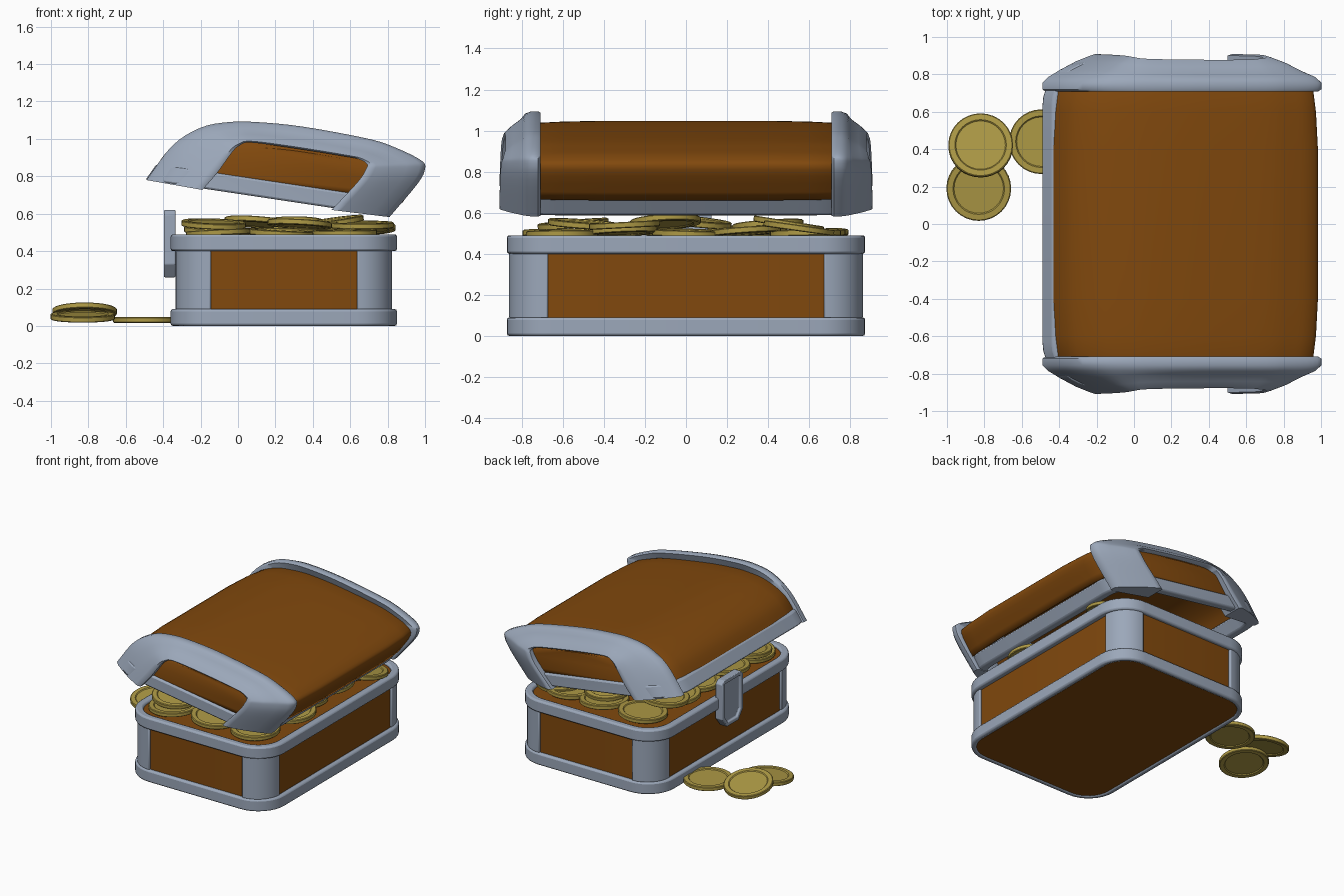
import bpy, bmesh, math, random
from mathutils import Vector

if "Cube" in bpy.data.objects:
    bpy.data.objects.remove(bpy.data.objects["Cube"], do_unlink=True)
random.seed(4)


def material(name, rgb):
    m = bpy.data.materials.new(name)
    m.use_nodes = True
    m.diffuse_color = (*rgb, 1)
    m.node_tree.nodes["Principled BSDF"].inputs["Base Color"].default_value = (*rgb, 1)
    return m


WOOD = material("brown wood", (0.22, 0.066, 0.004))
STEEL = material("blue grey steel", (0.33, 0.39, 0.49))
GOLD = material("old gold", (0.42, 0.32, 0.06))


def finish(bm, name, mat, bevel=0.0, angle=35):
    bmesh.ops.recalc_face_normals(bm, faces=bm.faces)
    me = bpy.data.meshes.new(name)
    bm.to_mesh(me)
    bm.free()
    ob = bpy.data.objects.new(name, me)
    bpy.context.collection.objects.link(ob)
    me.materials.append(mat)
    if bevel:
        mod = ob.modifiers.new("soft edges", "BEVEL")
        mod.width, mod.segments = bevel, 2
    bpy.ops.object.select_all(action="DESELECT")
    ob.select_set(True)
    bpy.context.view_layer.objects.active = ob
    bpy.ops.object.shade_smooth_by_angle(angle=math.radians(angle))
    return ob


def loft(name, loops, mat, closed=True, wrap=False, caps=False, **kw):
    """Skin equal-length loops; wrap joins the last loop to the first."""
    bm = bmesh.new()
    rows = [[bm.verts.new(p) for p in loop] for loop in loops]
    n = len(rows[0])
    pairs = list(zip(rows, rows[1:])) + ([(rows[-1], rows[0])] if wrap else [])
    for a, b in pairs:
        for i in range(n if closed else n - 1):
            j = (i + 1) % n
            bm.faces.new((a[i], a[j], b[j], b[i]))
    if caps and wrap:
        bm.faces.new([r[0] for r in rows])
        bm.faces.new([r[-1] for r in rows])
    elif caps:
        bm.faces.new(rows[0])
        bm.faces.new(rows[-1])
    return finish(bm, name, mat, **kw)


def rounded_rect(cx, hx, hy, r, n=8):
    """Plan outline: four corner arcs in order."""
    pts = []
    for k, (sx, sy) in enumerate(((1, 1), (-1, 1), (-1, -1), (1, -1))):
        for i in range(n + 1):
            a = math.pi / 2 * (k + i / n)
            pts.append((cx + sx * (hx - r) + r * math.cos(a), sy * (hy - r) + r * math.sin(a)))
    return pts


def band(name, outer, inner, z0, z1, closed=True, bevel=0.012):
    loops = [[(x, y, z) for x, y in o] for o, z in
             ((outer, z0), (outer, z1), (inner, z1), (inner, z0))]
    return loft(name, loops, STEEL, closed=closed, wrap=True, caps=not closed, bevel=bevel)


def smooth(points, k=4):
    """Catmull-Rom resampling of an open profile."""
    p = [Vector(q) for q in points]
    p = [2 * p[0] - p[1]] + p + [2 * p[-1] - p[-2]]
    out = []
    for a, b, c, d in zip(p, p[1:], p[2:], p[3:]):
        for i in range(k):
            t = i / k
            out.append(0.5 * (2 * b + (c - a) * t + (2 * a - 5 * b + 4 * c - d) * t * t
                              + (3 * b - a - 3 * c + d) * t ** 3))
    return out + [p[-2]]


# Chest base: wooden box, two rims, four corner posts
CX = 0.245
box = rounded_rect(CX, 0.565, 0.845, 0.19)
loft("chest_box", [[(x, y, z) for x, y in box] for z in (0.006, 0.47)], WOOD, caps=True)
rim_out = rounded_rect(CX, 0.605, 0.873, 0.22)
rim_in = rounded_rect(CX, 0.55, 0.818, 0.17)
band("bottom_rim", rim_out, rounded_rect(CX, 0.565, 0.835, 0.18), 0, 0.09)
band("top_rim", rim_out, rim_in, 0.4, 0.49)
post_out = rounded_rect(CX, 0.58, 0.862, 0.19)
post_in = rounded_rect(CX, 0.54, 0.822, 0.15)
for k in range(4):
    part = slice(k * 9, k * 9 + 9)
    band(f"corner_post_{k + 1}", post_out[part], post_in[part], 0.085, 0.405, False, 0.008)

# Lid shell: arched wooden profile, tapering at both ends
arch = smooth([(-0.46, 0.82), (-0.36, 0.95), (-0.2, 1.025), (-0.05, 1.045), (0.1, 1.045),
               (0.35, 1.02), (0.7, 0.96), (0.85, 0.915), (0.95, 0.87), (0.98, 0.81), (0.88, 0.66)])
taper = [(0, 1), (0.4, 1), (0.6, 0.985), (0.71, 0.965), (0.78, 0.9), (0.83, 0.77), (0.855, 0.64)]
levels = [(-y, s) for y, s in taper[:0:-1]] + taper
lid = loft("lid_shell", [[(0.28 + (p.x - 0.28) * s, y, 0.78 + (p.y - 0.78) * s) for p in arch]
                         for y, s in levels], WOOD, closed=False, caps=True)
mod = lid.modifiers.new("thickness", "SOLIDIFY")
mod.thickness = 0.025

# Lid rim: a leaning band round the open edge
lid_out = rounded_rect(0.155, 0.65, 0.872, 0.24)
lid_in = rounded_rect(0.155, 0.585, 0.807, 0.18)


def lean(outline, up):
    return [(x + 0.06 * up, y, 0.78 - 0.15 * (x + 0.49) + 0.085 * up) for x, y in outline]


loft("lid_rim", [lean(lid_out, 0), lean(lid_out, 1), lean(lid_in, 1), lean(lid_in, 0)],
     STEEL, wrap=True, bevel=0.012)

# Lid end frames: thick arches that wrap the corners
outer = smooth([(-0.49, 0.78), (-0.35, 0.965), (-0.2, 1.06), (-0.05, 1.09), (0.1, 1.09),
                (0.35, 1.065), (0.7, 1.0), (0.85, 0.95), (0.98, 0.885), (1.0, 0.84),
                (0.96, 0.76), (0.81, 0.582)])
inner = smooth([(-0.19, 0.727), (-0.11, 0.82), (-0.03, 0.93), (0.01, 0.965), (0.07, 0.98),
                (0.3, 0.95), (0.58, 0.905), (0.65, 0.89), (0.69, 0.865), (0.685, 0.84),
                (0.64, 0.77), (0.5, 0.62)])
section = [(0.708, 0.06), (0.72, 0.0), (0.755, 0.0), (0.785, 0.1), (0.825, 0.32), (0.87, 0.6),
           (0.9, 0.85), (0.908, 0.93), (0.9, 1.0), (0.75, 1.0)]
for side, word in ((-1, "front"), (1, "back")):
    loops = []
    for y, f in section:
        row = []
        for i, (o, q) in enumerate(zip(outer, inner)):
            p = o.lerp(q, f)
            mid = math.sin(math.pi * i / (len(outer) - 1)) ** 2
            row.append((p.x, side * (y - 0.03 * mid * (y > 0.8)), p.y))
        loops.append(row)
    loft(f"lid_{word}_frame", loops, STEEL, closed=False, wrap=True, caps=True, angle=50)

# Latch: chamfered plate with a sunken face
bm = bmesh.new()
half = [(0.07, 0.26), (0.125, 0.33), (0.125, 0.595), (0.1, 0.62)]
shape = half + [(-y, z) for y, z in half[::-1]]
face = bm.faces.new([bm.verts.new((-0.335, y, z)) for y, z in shape])
ext = bmesh.ops.extrude_face_region(bm, geom=[face])
bmesh.ops.translate(bm, vec=(-0.06, 0, 0),
                    verts=[v for v in ext["geom"] if isinstance(v, bmesh.types.BMVert)])
plate = [f for f in ext["geom"] if isinstance(f, bmesh.types.BMFace)]
bm.normal_update()
bmesh.ops.inset_region(bm, faces=plate, thickness=0.03)
bmesh.ops.inset_region(bm, faces=plate, thickness=0.006)
bmesh.ops.translate(bm, vec=(0.015, 0, 0), verts=plate[0].verts)
finish(bm, "latch", STEEL, bevel=0.005)


# Coins: thin discs with a raised edge on both faces
def coin(name, x, y, z, tilt_x=0.0, tilt_y=0.0):
    profile = [(0.132, -0.009), (0.138, -0.015), (0.168, -0.015), (0.173, -0.011),
               (0.173, 0.011), (0.168, 0.015), (0.138, 0.015), (0.132, 0.009)]
    ring = [(math.cos(a), math.sin(a)) for a in (math.tau * i / 32 for i in range(32))]
    ob = loft(name, [[(r * c, r * s, h) for c, s in ring] for r, h in profile], GOLD, caps=True)
    ob.location = (x, y, z)
    ob.rotation_euler = (math.radians(tilt_x), math.radians(tilt_y), 0)


coin("loose_coin_1", -0.82, 0.42, 0.076, -12, 0)
coin("loose_coin_2", -0.83, 0.19, 0.05, 6, 0)
coin("loose_coin_3", -0.495, 0.44, 0.032)
for i in range(3):
    for j in range(5):
        coin(f"pile_coin_{i * 5 + j + 1}", -0.09 + 0.33 * i + random.uniform(-0.03, 0.03),
             -0.6 + 0.3 * j + random.uniform(-0.03, 0.03), 0.498 + 0.012 * (j % 2),
             random.uniform(-4, 4), random.uniform(-4, 4))
heap = [(-0.13, -0.55, 0.545, 5, 2), (0.33, -0.5, 0.545, -4, 3), (0.5, -0.1, 0.555, 3, -8),
        (0.1, 0.05, 0.555, -6, 4), (0.3, 0.5, 0.545, -9, 0), (-0.1, 0.4, 0.54, 4, -4),
        (0.67, 0.55, 0.525, -8, 0), (0.66, -0.3, 0.54, 3, 0)]
for i, spot in enumerate(heap):
    coin(f"heap_coin_{i + 1}", *spot)
